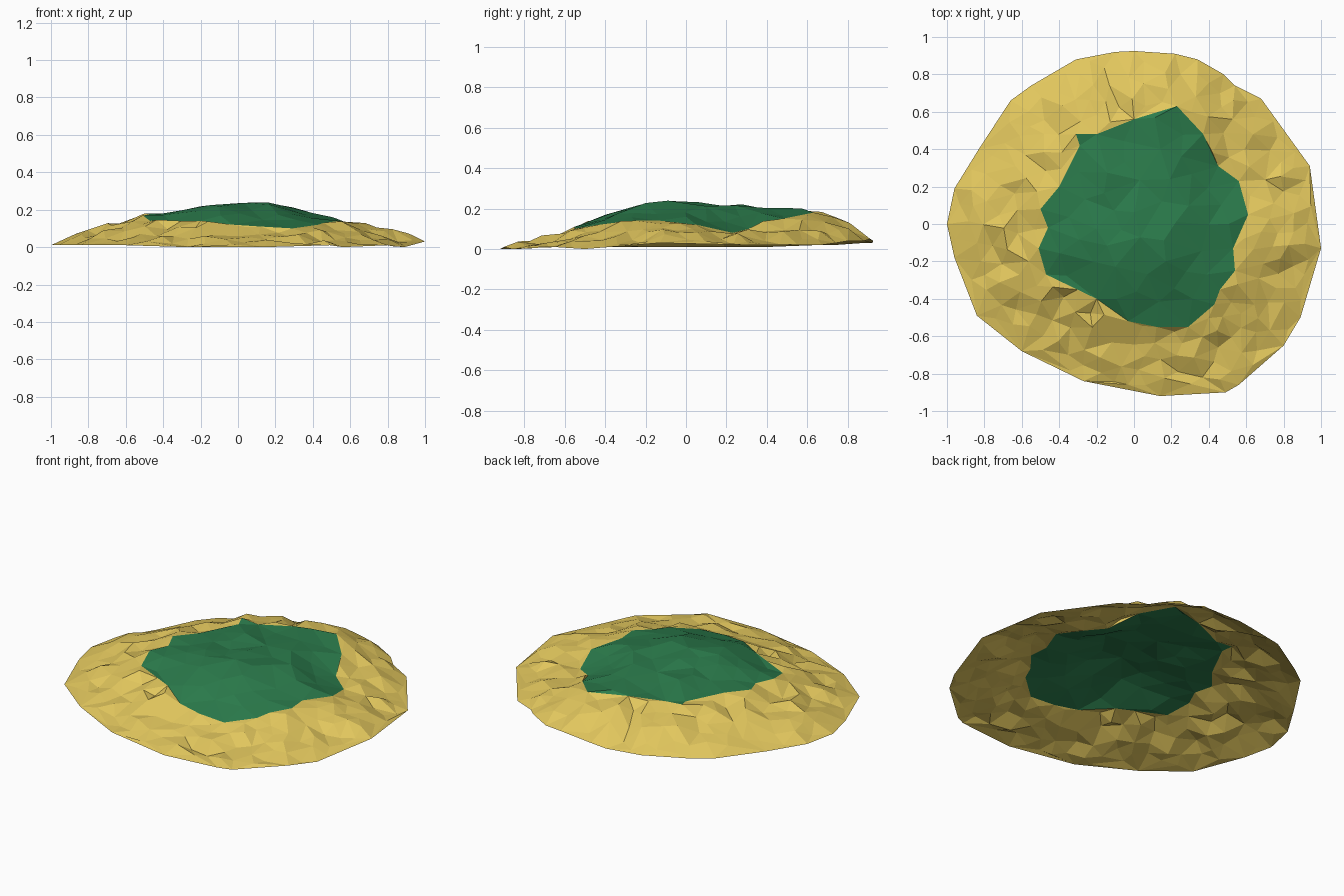
import bpy
import math
import random
from mathutils import Vector
from mathutils.geometry import delaunay_2d_cdt

random.seed(7)
if "Cube" in bpy.data.objects:
    bpy.data.objects.remove(bpy.data.objects["Cube"], do_unlink=True)

CENTRE = Vector((0.05, 0.0))
PEAK = 0.235


def make_material(name, colour):
    material = bpy.data.materials.new(name)
    material.use_nodes = True
    material.diffuse_color = colour
    material.node_tree.nodes["Principled BSDF"].inputs["Base Color"].default_value = colour
    return material


def outline(points):
    """Turn hundredths into a closed outline of 3D points."""
    return [Vector(point) / 100 for point in points]


# Shoreline and the edge of the grass, counter-clockwise from the right
shore = outline([
    (100, -13, 3), (94, 31, 2), (68, 67, 2), (54, 74, 3), (48, 80, 4),
    (34, 88, 4), (22, 91, 5), (0, 92.5, 4), (-10, 92, 3), (-31, 88, 3),
    (-55, 74, 2), (-66, 66, 2), (-83, 40, 1), (-96, 19, 1), (-100, 0, 1),
    (-96, -18, 1), (-84, -49, 1), (-60, -68, 1), (-27, -84, 0), (14, -92, 0),
    (49, -90, 1), (56, -86, 0), (80, -65, 1), (89, -50, 0)])
grass_edge = outline([
    (61, 5, 12), (56, 23, 8), (45, 31, 10), (37, 48, 15), (23, 63, 18),
    (0, 56, 19), (-20, 48, 18), (-31, 48, 19), (-29, 42, 18), (-40, 20, 18),
    (-50, 8, 18), (-46, -2, 17), (-51, -13, 17), (-47, -27, 14),
    (-20, -40, 14), (-3, -52, 12), (12, -55, 11), (29, -55, 10),
    (43, -43, 12), (46, -35, 13), (54, -25, 14), (53, -13, 14)])


def edge_towards(points, direction):
    """Distance and height of an outline where a ray from the centre meets it."""
    for a, b in zip(points, points[1:] + points[:1]):
        start, end = a.xy - CENTRE, b.xy - CENTRE
        side_a = start.x * direction.y - start.y * direction.x
        side_b = end.x * direction.y - end.y * direction.x
        if side_a >= 0 >= side_b and side_a > side_b:
            t = side_a / (side_a - side_b)
            hit = start.lerp(end, t)
            if hit.dot(direction) > 0:
                return hit.length, a.z + t * (b.z - a.z)
    return 1.0, 0.0


def locate(point):
    """Fractions across the grass and across the sand, and both edge heights."""
    offset = point - CENTRE
    if offset.length < 0.001:
        return 0, -1, PEAK, 0
    direction = offset.normalized()
    inner, inner_z = edge_towards(grass_edge, direction)
    outer, outer_z = edge_towards(shore, direction)
    across_sand = (offset.length - inner) / (outer - inner)
    return offset.length / inner, across_sand, inner_z, outer_z


def height(point):
    grass, sand, inner_z, outer_z = locate(point)
    if sand > 0.995:
        return outer_z
    if abs(grass - 1) < 0.005:
        return inner_z
    if grass < 1:
        rough = random.uniform(-0.025, 0.015)
        return inner_z + (PEAK - inner_z) * (1 - grass ** 2) + rough
    # The sand bulges at the back and dips slightly at the front
    bulge = (0.006 + 0.022 * point.y) * math.sin(math.pi * sand)
    rough = random.uniform(-0.023, 0.023) * min(1, 5 * (1 - sand))
    return max(0.004, inner_z + (outer_z - inner_z) * sand + bulge + rough)


# Scatter points over the ground, denser on the sand
points = [p.xy for p in shore + grass_edge]
for _ in range(6000):
    candidate = Vector((random.uniform(-1, 1), random.uniform(-1, 1)))
    grass, sand, _, _ = locate(candidate)
    if sand > 0.96:
        continue
    gap = 0.105 if grass < 1 else 0.072
    if all((candidate - other).length > gap for other in points):
        points.append(candidate)

# Triangulate, keeping both outlines as edges
edges = []
first = 0
for loop in (shore, grass_edge):
    count = len(loop)
    edges += [(first + i, first + (i + 1) % count) for i in range(count)]
    first += count
flat_points, _, triangles, *_ = delaunay_2d_cdt(points, edges, [], 1, 0.00001)

# Island: an open sheet of sand with a grassy top
mesh = bpy.data.meshes.new("island_ground")
mesh.from_pydata([(p.x, p.y, height(p)) for p in flat_points], [], triangles)
mesh.materials.append(make_material("sand_yellow", (0.76, 0.57, 0.11, 1)))
mesh.materials.append(make_material("grass_green", (0.024, 0.2, 0.072, 1)))
for face in mesh.polygons:
    face.use_smooth = False
    face.material_index = 1 if locate(face.center.xy)[0] < 1 else 0
mesh.update()
island = bpy.data.objects.new("island_ground", mesh)
bpy.context.collection.objects.link(island)
